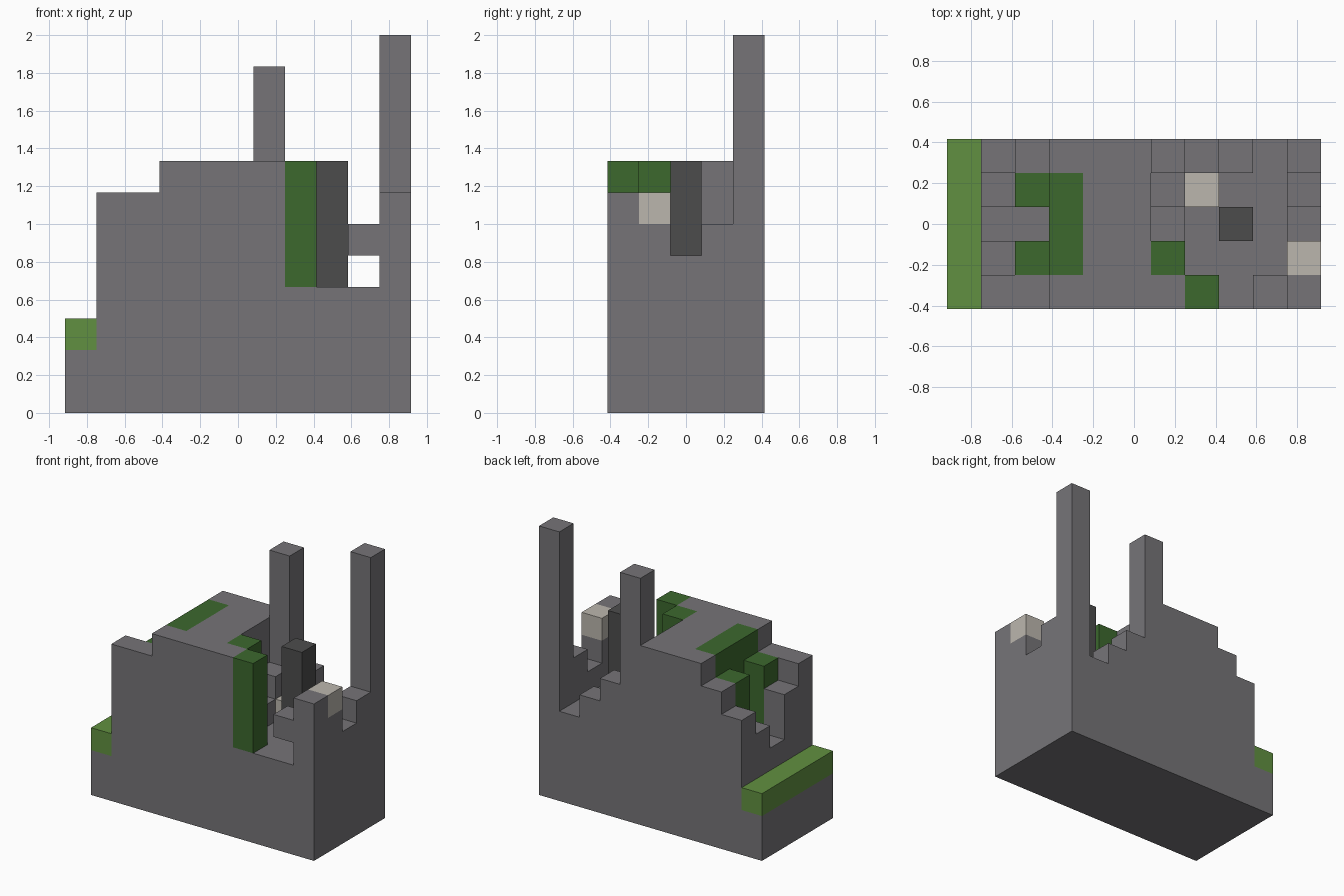
import bpy
import bmesh
import math
from mathutils import Vector

if "Cube" in bpy.data.objects:
    bpy.data.objects.remove(bpy.data.objects["Cube"], do_unlink=True)

UNIT = 1 / 6
ORIGIN = Vector((-5.5, -2.5, 0))


def material(name, rgb):
    mat = bpy.data.materials.new(name)
    mat.use_nodes = True
    colour = (*rgb, 1)
    mat.diffuse_color = colour
    mat.node_tree.nodes["Principled BSDF"].inputs["Base Color"].default_value = colour
    return mat


stone = material("stone grey", (0.18, 0.175, 0.187))
grass = material("grass green", (0.12, 0.28, 0.052))
leaf = material("leaf green", (0.045, 0.14, 0.027))
cream = material("pale cream", (0.50, 0.47, 0.42))
coal = material("coal grey", (0.073, 0.073, 0.073))

cells = {}    # block position -> part name
parts = {}    # part name -> material


def fill(name, mat, x, y, z):
    """Fill a box of blocks; each range is (start, end). Later parts replace earlier ones."""
    parts[name] = mat
    for i in range(*x):
        for j in range(*y):
            for k in range(*z):
                cells[i, j, k] = name


def columns(name, mat, bottom, tops):
    """Raise single-block columns to the given heights."""
    for (i, j), top in tops.items():
        fill(name, mat, (i, i + 1), (j, j + 1), (bottom, top))


# Solid base with a grassy ledge at one end
fill("base", stone, (1, 11), (0, 5), (0, 4))
fill("base", stone, (0, 1), (0, 5), (0, 2))
fill("grass_ledge", grass, (0, 1), (0, 5), (2, 3))

# Main block and the front wall
fill("main_block", stone, (3, 6), (0, 5), (4, 8))
fill("front_wall", stone, (1, 3), (0, 1), (4, 7))
fill("front_wall", stone, (6, 7), (0, 1), (4, 8))

# Stepped stones on both sides of the main block
columns("left_end_steps", stone, 4, {(1, 1): 6, (1, 3): 5, (1, 4): 6, (2, 4): 7})
columns("back_steps", stone, 4, {(6, 2): 5, (6, 3): 6, (7, 4): 6, (8, 4): 5})

# End wall with a notch, plus a bridging block beside it
columns("end_wall", stone, 4, {(10, 0): 7, (10, 1): 6, (10, 2): 5, (10, 3): 6})
fill("bridge_block", stone, (9, 10), (0, 1), (5, 6))

# Tall pillars along the back
columns("tall_pillar", stone, 4, {(10, 4): 12})
columns("short_pillar", stone, 4, {(6, 4): 11})

# Green growth
columns("leaf_patch", leaf, 4, {(3, 1): 8, (3, 2): 8, (3, 3): 8, (2, 1): 7, (2, 3): 7})
columns("leaf_columns", leaf, 4, {(6, 1): 8, (7, 0): 8})

# Accent blocks
columns("dark_post", coal, 4, {(8, 2): 8})
columns("pale_floor_block", cream, 4, {(7, 3): 5})
columns("pale_wall_cap", cream, 6, {(10, 1): 7})


def block_face(bm, cell, axis, sign):
    """Add one outward-facing square of a block."""
    normal, u = Vector((0, 0, 0)), Vector((0, 0, 0))
    normal[axis] = sign / 2
    u[(axis + 1) % 3] = 0.5
    v = normal.cross(u) * 2
    centre = Vector(cell) + Vector((0.5, 0.5, 0.5)) + ORIGIN + normal
    corners = (centre - u - v, centre + u - v, centre + u + v, centre - u + v)
    bm.faces.new([bm.verts.new(c * UNIT) for c in corners])


# Build each part from its exposed block sides only
for name, mat in parts.items():
    bm = bmesh.new()
    for cell, owner in cells.items():
        if owner != name:
            continue
        for axis in range(3):
            for sign in (-1, 1):
                neighbour = list(cell)
                neighbour[axis] += sign
                if tuple(neighbour) not in cells:
                    block_face(bm, cell, axis, sign)
    bmesh.ops.remove_doubles(bm, verts=bm.verts[:], dist=0.001)
    bmesh.ops.dissolve_limit(bm, angle_limit=math.radians(1),
                             verts=bm.verts[:], edges=bm.edges[:])
    mesh = bpy.data.meshes.new(name)
    bm.to_mesh(mesh)
    bm.free()
    mesh.materials.append(mat)
    bpy.context.scene.collection.objects.link(bpy.data.objects.new(name, mesh))
